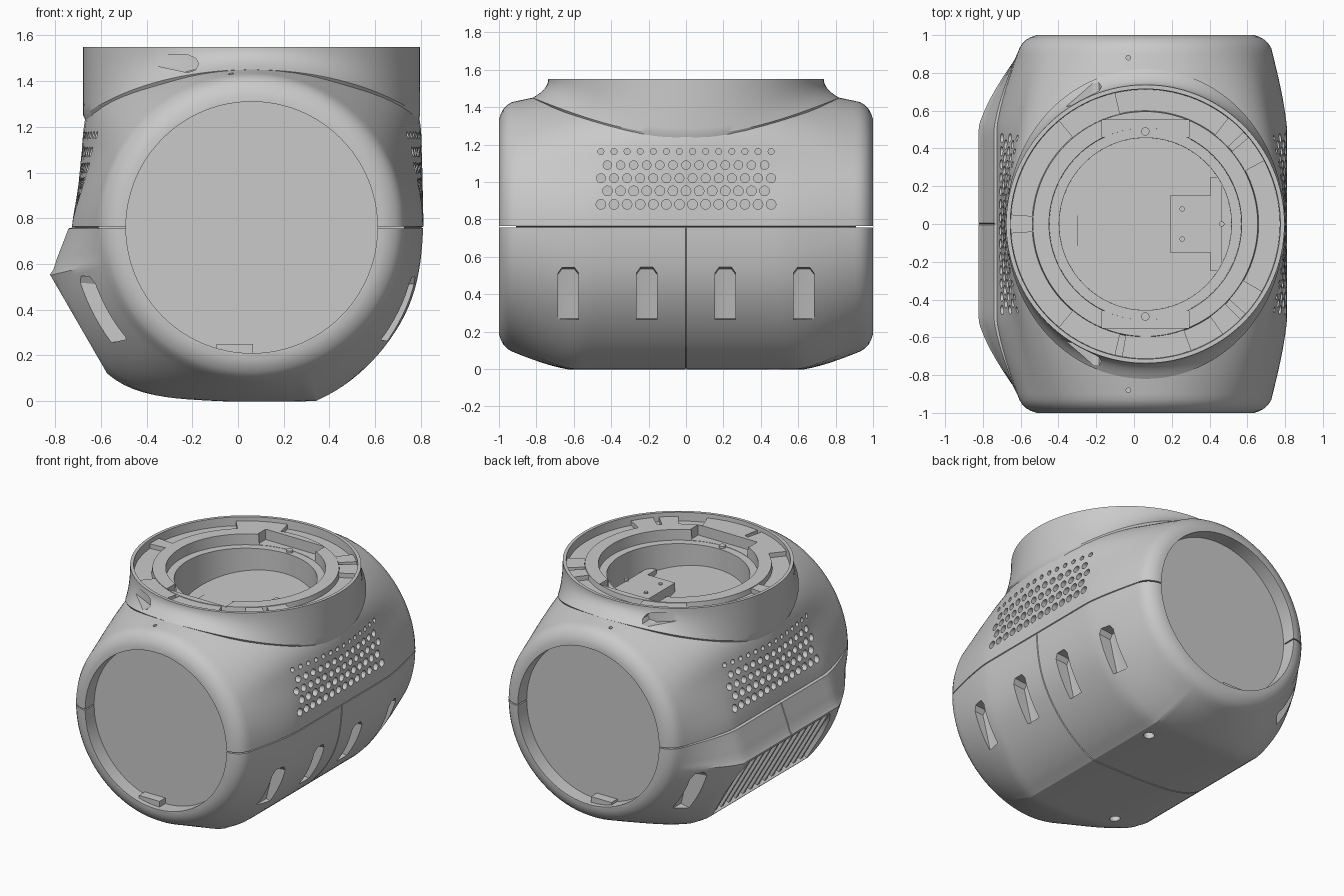
import bpy, bmesh, math
from mathutils import Matrix, Vector

if "Cube" in bpy.data.objects:
    bpy.data.objects.remove(bpy.data.objects["Cube"])

grey = bpy.data.materials.new("plain grey")
grey.use_nodes = True
grey.diffuse_color = (0.59, 0.59, 0.59, 1)
grey.node_tree.nodes["Principled BSDF"].inputs["Base Color"].default_value = (0.59, 0.59, 0.59, 1)

CX, CZ = 0.06, 0.76      # barrel axis
TAU = 2 * math.pi


def make(name, bm, smooth=True):
    bmesh.ops.recalc_face_normals(bm, faces=bm.faces)
    mesh = bpy.data.meshes.new(name)
    bm.to_mesh(mesh)
    bm.free()
    obj = bpy.data.objects.new(name, mesh)
    bpy.context.collection.objects.link(obj)
    mesh.materials.append(grey)
    if smooth:
        shade(obj)
    return obj


def shade(obj):
    bpy.ops.object.select_all(action="DESELECT")
    obj.select_set(True)
    bpy.context.view_layer.objects.active = obj
    bpy.ops.object.shade_smooth_by_angle(angle=math.radians(28))


def loft(bm, rings):
    loops = [[bm.verts.new(p) for p in ring] for ring in rings]
    n = len(loops[0])
    for a, b in zip(loops, loops[1:]):
        for i in range(n):
            j = (i + 1) % n
            bm.faces.new((a[i], a[j], b[j], b[i]))
    bm.faces.new(loops[0])
    bm.faces.new(loops[-1])


def box(bm, center, size, rot=Matrix()):
    m = Matrix.Translation(center) @ rot @ Matrix.Diagonal((*size, 1))
    bmesh.ops.create_cube(bm, size=1, matrix=m)


def rod(bm, center, r, depth, axis="Z", sides=16):
    rot = {"X": Matrix.Rotation(math.pi / 2, 4, "Y"),
           "Y": Matrix.Rotation(math.pi / 2, 4, "X"), "Z": Matrix()}[axis]
    bmesh.ops.create_cone(bm, cap_ends=True, segments=sides, radius1=r, radius2=r,
                          depth=depth, matrix=Matrix.Translation(center) @ rot)


def cut(obj, *cutters):
    for bm in cutters:
        tool = make("cutter", bm, False)
        tool.hide_render = True
        mod = obj.modifiers.new("cut", "BOOLEAN")
        mod.operation, mod.solver, mod.object = "DIFFERENCE", "EXACT", tool
        dg = bpy.context.evaluated_depsgraph_get()
        obj.data = bpy.data.meshes.new_from_object(obj.evaluated_get(dg))
        obj.modifiers.clear()
        bpy.data.objects.remove(tool)
    shade(obj)


# Barrel: widest cross-section, blended to a round rim at both ends
profile = [(.81, .76), (.805, .95), (.798, 1.24), (.787, 1.3), (.756, 1.344), (.66, 1.44), (.357, 1.551),
           (.06, 1.56), (-.236, 1.551), (-.54, 1.44), (-.636, 1.344), (-.66, 1.3), (-.67, 1.25),
           (-.68, 1.1), (-.70, .9), (-.73, .76), (-.825, .55), (-.763, .383), (-.675, .232), (-.56, .1),
           (-.45, .045), (-.3, .015), (-.05, 0), (.34, 0), (.42, .04), (.52, .11), (.62, .21), (.7, .32),
           (.76, .44), (.795, .58)]
creases = [(.34, 0), (-.73, .76), (-.825, .55)]


def angle_of(p):
    return round(math.atan2(p[1] - CZ, p[0] - CX) % TAU, 4)


polar = [(angle_of(p), p[0] - CX, p[1] - CZ) for p in profile]
polar.append((TAU, polar[0][1], polar[0][2]))


def mid_radius(t):
    for (t0, x0, z0), (t1, x1, z1) in zip(polar, polar[1:]):
        if t0 <= t <= t1:
            c, s = math.cos(t), math.sin(t)
            dx, dz = x1 - x0, z1 - z0
            return (x0 * dz - z0 * dx) / (c * dz - s * dx)


SEAM = .005
fixed = {angle_of(p) for p in creases}
angles = {round(TAU * i / 120, 4) for i in range(120)} | fixed
angles |= {SEAM, TAU - SEAM, round(math.pi - SEAM, 4), round(math.pi + SEAM, 4)}
angles = sorted(angles)
radii = [mid_radius(t) for t in angles]
for _ in range(4):
    radii = [r if t in fixed else (radii[i - 1] + 2 * r + radii[(i + 1) % len(radii)]) / 4
             for i, (t, r) in enumerate(zip(angles, radii))]
seams = {0.0, round(math.pi, 4)}
rim = {1.0: .575, .99: .605, .975: .632, .955: .652, .93: .667}
half = [1.0, .99, .975, .955, .93, .9, .86, .82, .77, .72, .67, .63, .59, .54, .5, .45, .36, .27, .18, .09, .004]
stations = [-y for y in half] + [0.0] + half[::-1]


def section(y):
    a, ring = abs(y), []
    shoulder = 1 - min(1, a / .93) ** 1.5
    for t, mid in zip(angles, radii):
        if a in rim:
            r = rim[a]
        else:
            k = min(1, (.93 - a) / (.42 - .12 * max(0, -math.sin(t)) ** 3))
            body = .55 * k + .45 * math.sin(k * math.pi / 2)
            w = min(1, max(0, math.sin(t) / .5))
            w = w * w * (3 - 2 * w)
            r = .667 + (mid - .667) * (body + (shoulder - body) * w)
            if t in seams or (y == 0 and t > math.pi):
                r -= .008
        ring.append((CX + r * math.cos(t), y, CZ + r * math.sin(t)))
    return ring


bm = bmesh.new()
loft(bm, [section(y) for y in stations])
barrel = make("barrel_shell", bm, False)

holes, slits = bmesh.new(), bmesh.new()
for s in (-1, 1):
    rod(holes, (CX, s, CZ), .55, .2, "Y", 96)                     # end openings
    rod(holes, (-.03, s * .88, 1.44), .012, .08)                  # top pin holes
    box(slits, (CX, s * .96, CZ), (1.8, .1, .008))                # rim slits
rod(slits, (CX, 0, 1.45), .66, .5, "Z", 96)                       # top bore
rod(holes, (.27, .47, 0), .035, .1)                               # underside screw holes
rod(holes, (-.26, -.5, 0), .035, .14)

# Perforated side panels, staggered rows
for row, (z, r) in enumerate([(1.163, .016), (1.09, .023), (1.02, .024), (.952, .026), (.88, .026)]):
    count = 14 - row % 2
    for i in range(count):
        y = (i - (count - 1) / 2) * .07
        inset = .08 * (y / .45) ** 2 * min(1, (z - .8) / .35)
        rod(holes, (.87 - inset, y, z), r, .26, "X", 14)
        rod(holes, (-.77 + inset, y, z), r, .26, "X", 14)


# Scooped side slots, deep at the top and running out below
def scoop(y, side, shift=0.0, w=.055):
    pts = [(.69, .535), (.95, .56), (.95, .2), (.63, .27)]

    def ring(dy, inset):
        return [(CX + side * (x - CX + shift), y + dy, z - (inset if z > .5 else 0)) for x, z in pts]
    loft(holes, [ring(-w, .03), ring(-w * .6, 0), ring(w * .6, 0), ring(w, .03)])


for s in (-1, 1):
    scoop(s * .21, 1)
    scoop(s * .63, 1, -.008)
    scoop(s * .8, -1, -.02, .045)

# Flat slice off the lower side, then the vent recess: u runs up the slope, out is its normal
up = Vector((-.26, 0, .45)).normalized()
out = Vector((-.45, 0, -.26)).normalized()
mid = Vector((-.69, 0, .325))
slope = Matrix((up, (0, 1, 0), out)).transposed().to_4x4()
slicer, vent = bmesh.new(), bmesh.new()
box(slicer, mid + out * .2, (.9, 1.6, .4), slope)
opening = [(-.23, -.52), (-.23, .52), (0, .54), (.14, .51), (.235, .45),
           (.235, -.45), (.14, -.51), (0, -.54)]
loft(vent, [[mid + up * u + Vector((0, y, 0)) + out * d for u, y in opening] for d in (-.13, .2)])
cut(barrel, slicer, holes, slits, vent)

# Vent fins and cross rails
bm = bmesh.new()
for i in range(13):
    y = (i - 6) * .08
    box(bm, mid - out * .07 + Vector((0, y, 0)), (.46, .022, .11), slope)
for u in (-.1, .1):
    box(bm, mid + up * u - out * .08, (.025, 1.0, .08), slope)
make("vent_fins", bm, False)

# Small latch tabs at the bottom of each end opening
bm = bmesh.new()
for s in (-1, 1):
    box(bm, (-.015, s * .93, .225), (.16, .07, .05))
make("latch_tabs", bm, False)

# Collar: round top, skirt flaring to meet the barrel
N = 128


def ring_at(r_of, z_of):
    pts = []
    for i in range(N):
        a = TAU * i / N
        f = math.sin(a) ** 2
        pts.append((CX + r_of(f) * math.cos(a), r_of(f) * math.sin(a), z_of(f)))
    return pts


rings = [ring_at(lambda f: .71 + .07 * f, lambda f: 1.19 + .2 * f)]
for k in range(9):
    t = k / 8
    rings.append(ring_at(lambda f: .737 + .083 * f * (1 - t) ** 2.2,
                         lambda f: 1.25 + .2 * f + (.3 - .2 * f) * t))
for r, z in [(.715, 1.55), (.712, 1.49), (.6, 1.49), (.595, 1.525), (.51, 1.525), (.508, 1.45),
             (.456, 1.45), (.455, 1.2)]:
    rings.append(ring_at(lambda f: r, lambda f: z))
bm = bmesh.new()
loft(bm, rings)
collar = make("top_collar", bm, False)

# Finger grips, deepest at the rounded end, and rectangular notches in the inner ring
grips = bmesh.new()
for s in (-1, 1):
    pts = [(-.42, 1.52), (-.22, 1.515), (-.185, 1.5), (-.172, 1.475), (-.185, 1.45), (-.22, 1.437), (-.42, 1.48)]
    loft(grips, [[(x, s * (.61 + .27 * (x + .4)), z) for x, z in pts], [(x, s * .95, z) for x, z in pts]])
    box(grips, (.06, s * .505, 1.502), (.46, .09, .1))
cut(collar, grips)

# Deck pads, bridging the groove between lip and inner ring
bm = bmesh.new()
for start, end in ((28, 40), (43, 52), (-42, -30), (-55, -45), (-100, -70), (176, 184), (103, 130), (-130, -103)):
    rows = []
    for i in range(9):
        a = math.radians(start + (end - start) * i / 8)
        rows.append([(CX + r * math.cos(a), r * math.sin(a), z)
                     for r, z in ((.597, 1.48), (.713, 1.48), (.713, 1.522), (.597, 1.522))])
    loft(bm, rows)
make("deck_pads", bm)

# Notch pins
bm = bmesh.new()
for s in (-1, 1):
    rod(bm, (CX, s * .49, 1.455), .022, .02)
make("notch_pins", bm)

# Inside the well: floor band, bracket plate and screws
bm = bmesh.new()
box(bm, (.06, 0, 1.205), (.72, .54, .03))
box(bm, (.325, 0, 1.255), (.27, .3, .08))
box(bm, (.435, 0, 1.254), (.06, .5, .076))
for y in (-.08, .08):
    rod(bm, (.255, y, 1.298), .014, .01)
rod(bm, (.465, 0, 1.295), .014, .02)
make("well_bracket", bm)
